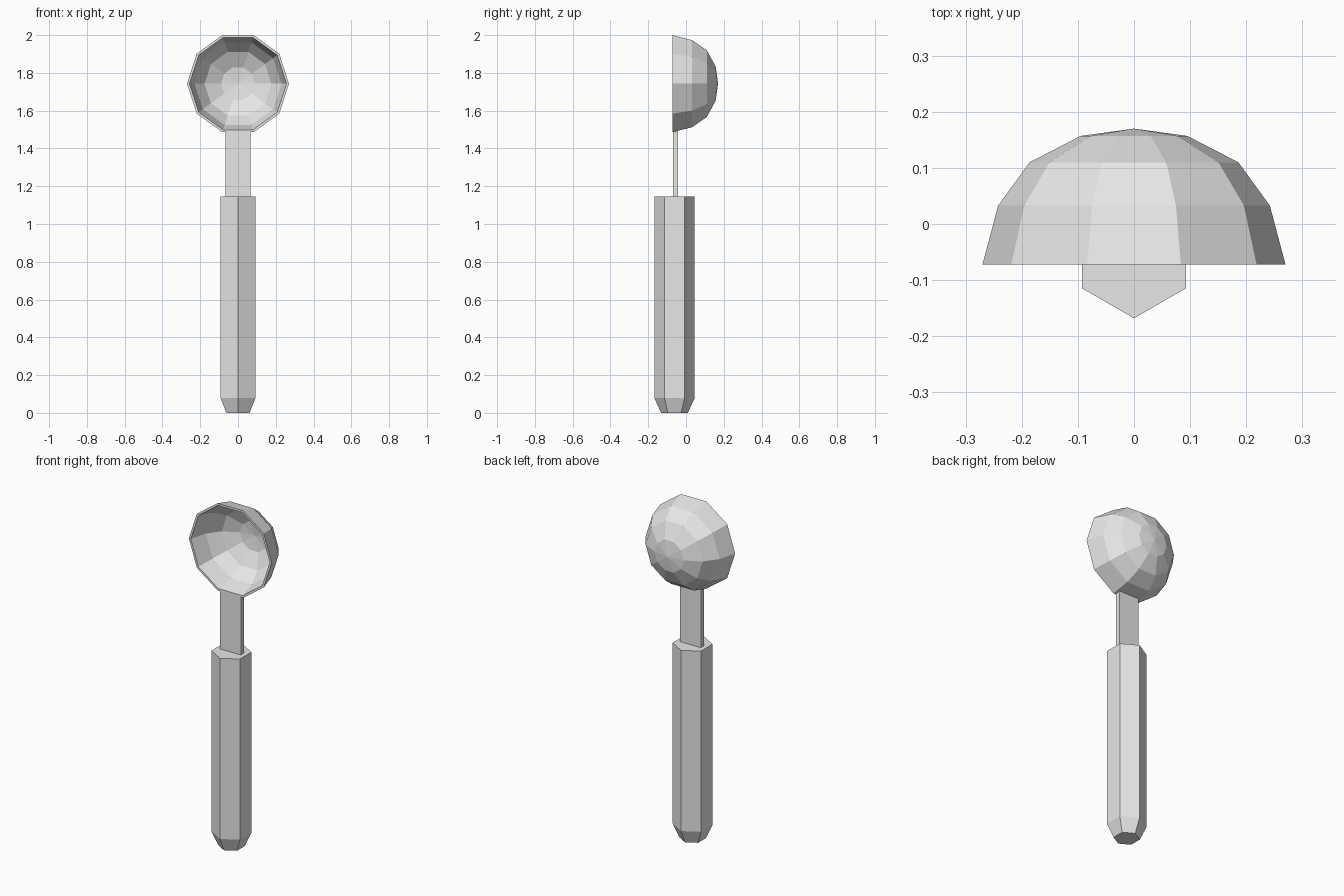
import bpy
import bmesh
import math
from mathutils import Matrix

cube = bpy.data.objects.get("Cube")
if cube:
    bpy.data.objects.remove(cube, do_unlink=True)

# One plain grey for every part
grey = bpy.data.materials.new("light grey")
grey.use_nodes = True
grey.diffuse_color = (0.8, 0.8, 0.8, 1)
grey.node_tree.nodes["Principled BSDF"].inputs["Base Color"].default_value = (0.8, 0.8, 0.8, 1)


def finish(name, bm, matrix):
    bmesh.ops.transform(bm, matrix=matrix, verts=bm.verts)
    bmesh.ops.recalc_face_normals(bm, faces=bm.faces)
    mesh = bpy.data.meshes.new(name)
    bm.to_mesh(mesh)
    bm.free()
    mesh.materials.append(grey)
    obj = bpy.data.objects.new(name, mesh)
    bpy.context.collection.objects.link(obj)
    return obj


def lathe(name, profile, sides, phase, matrix):
    """Faceted solid from (radius, height) points; zero radius is a pole, open ends are capped."""
    bm = bmesh.new()
    rings = []
    for radius, height in profile:
        angles = [phase + math.tau * i / sides for i in range(sides if radius else 1)]
        rings.append([bm.verts.new((radius * math.cos(a), radius * math.sin(a), height))
                      for a in angles])
    for low, high in zip(rings, rings[1:]):
        for i in range(sides):
            j = (i + 1) % sides
            corners = [low[i % len(low)], low[j % len(low)],
                       high[j % len(high)], high[i % len(high)]]
            bm.faces.new(list(dict.fromkeys(corners)))
    for end in (rings[0], rings[-1]):
        if len(end) > 1:
            bm.faces.new(end)
    return finish(name, bm, matrix)


# Hexagonal handle with a tapered butt
lathe("handle", [(0.071, 0), (0.107, 0.08), (0.107, 1.145)],
      6, math.pi / 2, Matrix.Translation((0, -0.061, 0)))

# Flat neck between handle and bowl
neck = bmesh.new()
bmesh.ops.create_cube(neck, size=1)
finish("neck", neck, Matrix.Translation((0, -0.056, 1.297))
       @ Matrix.Diagonal((0.134, 0.028, 0.4, 1)))

# Hollow ten-sided bowl opening to the front: outer shell, rim, inner shell
outer = [(0, 0.17), (0.095, 0.157), (0.186, 0.11), (0.242, 0.033), (0.27, -0.072)]
inner = [(0.257, -0.072), (0.23, 0.03), (0.177, 0.102), (0.09, 0.147), (0, 0.158)]
lathe("bowl", outer + inner, 10, 0,
      Matrix.Translation((0, 0, 1.743)) @ Matrix.Rotation(-math.pi / 2, 4, "X"))
